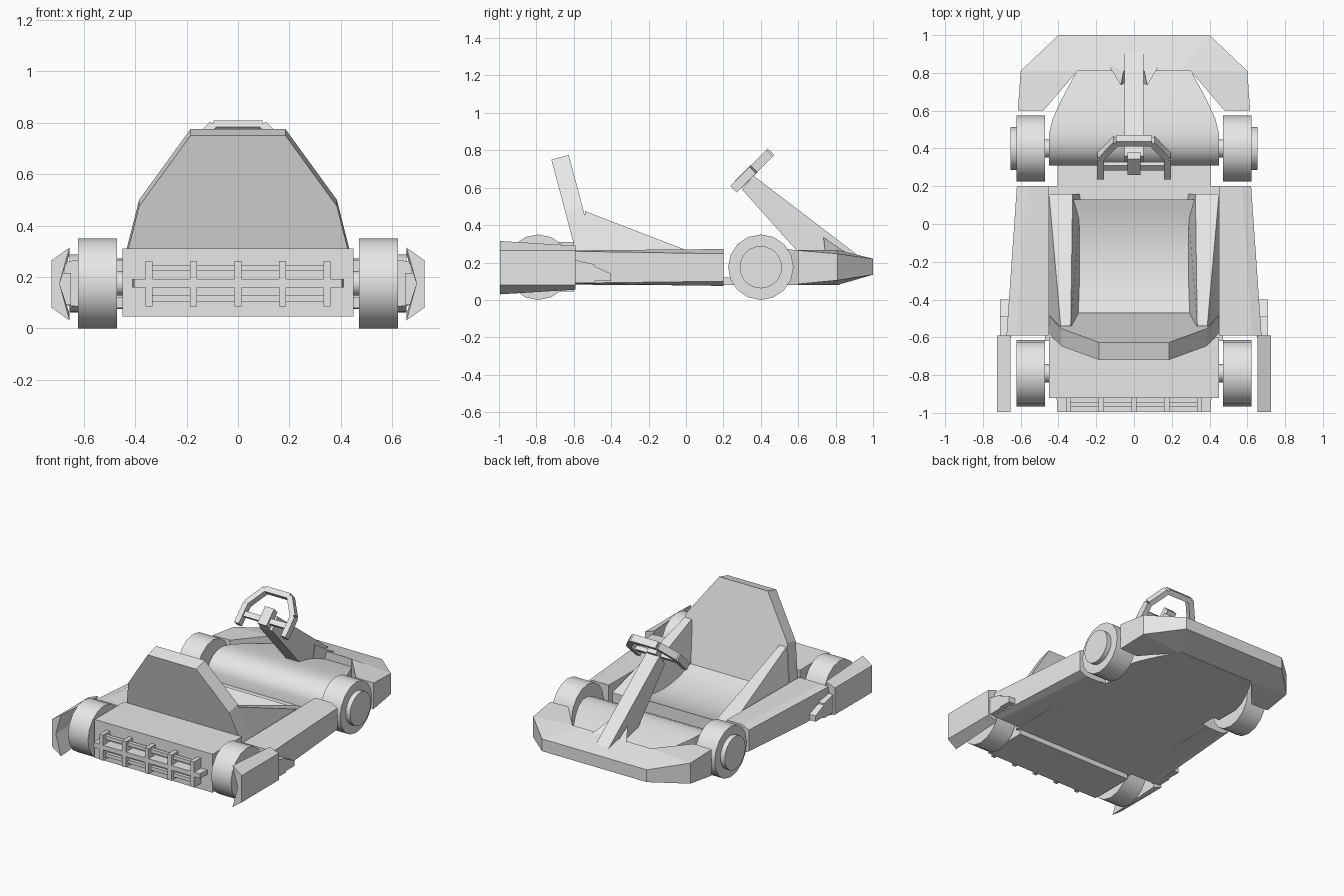
import bpy, bmesh, math
from mathutils import Vector

if "Cube" in bpy.data.objects:
    bpy.data.objects.remove(bpy.data.objects["Cube"])

grey = bpy.data.materials.new("light grey")
grey.diffuse_color = (0.8, 0.8, 0.8, 1)
grey.use_nodes = True
grey.node_tree.nodes["Principled BSDF"].inputs["Base Color"].default_value = grey.diffuse_color


def finish(name, bm, smooth=False):
    bmesh.ops.recalc_face_normals(bm, faces=bm.faces)
    me = bpy.data.meshes.new(name)
    bm.to_mesh(me)
    bm.free()
    ob = bpy.data.objects.new(name, me)
    me.materials.append(grey)
    bpy.context.collection.objects.link(ob)
    if smooth:
        bpy.ops.object.select_all(action='DESELECT')
        bpy.context.view_layer.objects.active = ob
        ob.select_set(True)
        bpy.ops.object.shade_smooth_by_angle(angle=math.radians(32))
    return ob


def loft(name, rings, both=False, smooth=False):
    """Closed skin through rings of equal length; both=True adds the mirrored twin."""
    bm = bmesh.new()
    for s in ((1, -1) if both else (1,)):
        vs = [[bm.verts.new((s * p[0], p[1], p[2])) for p in r] for r in rings]
        n = len(rings[0])
        for a, b in zip(vs, vs[1:]):
            for i in range(n):
                j = (i + 1) % n
                bm.faces.new((a[i], a[j], b[j], b[i]))
        bm.faces.new(vs[0])
        bm.faces.new(vs[-1])
    return finish(name, bm, smooth)


def box(name, x0, x1, y0, y1, z0, z1, both=False):
    return loft(name, [[(x0, y, z0), (x1, y, z0), (x1, y, z1), (x0, y, z1)]
                       for y in (y0, y1)], both)


def side_profile(name, pts, x, smooth=False):
    return loft(name, [[(s * x, y, z) for y, z in pts] for s in (-1, 1)], smooth=smooth)


def disc(name, x0, x1, y, z, r, n=16):
    ring = [(r * math.cos(2 * math.pi * i / n), r * math.sin(2 * math.pi * i / n)) for i in range(n)]
    return loft(name, [[(x, y + a, z + b) for a, b in ring] for x in (x0, x1)], True, True)


# wheels, front hubs and axle stubs
for label, y in (("front", 0.4), ("rear", -0.79)):
    disc(label + "_wheels", 0.47, 0.622, y, 0.175, 0.175)
    disc(label + "_axles", 0.40, 0.48, y, 0.175, 0.048, 12)
disc("front_hubs", 0.61, 0.655, 0.4, 0.175, 0.113, 24)

# floor pan
box("floor_pan", -0.47, 0.47, -0.62, 0.2, 0.08, 0.12)
box("front_floor", -0.405, 0.405, 0.19, 0.33, 0.08, 0.12)

# rounded front deck between the front wheels
deck = [(0.31, 0.18), (0.33, 0.225), (0.37, 0.26), (0.42, 0.28), (0.48, 0.283),
        (0.56, 0.27), (0.66, 0.25), (0.82, 0.21)]


def deck_width(y):
    return 0.45 if y < 0.5 else 0.45 - 0.6 * (y - 0.5) ** 1.2


loft("front_deck", [[(-deck_width(y), y, 0.08), (deck_width(y), y, 0.08),
                     (deck_width(y), y, z), (-deck_width(y), y, z)] for y, z in deck], smooth=True)

# wrap-around nose bumper
nose = []
for xo, yo, xi, yi, lo, hi in ((0.615, 0.6, 0.48, 0.6, 0.085, 0.265),
                               (0.6, 0.81, 0.3, 0.81, 0.105, 0.247),
                               (0.4, 1.0, 0.24, 0.81, 0.135, 0.22)):
    nose.append([(xi, yi, 0.08), (xo, yo, lo), (xo, yo, hi), (xi, yi, 0.268)])
nose += [[(-x, y, z) for x, y, z in r] for r in reversed(nose)]
loft("nose_bumper", nose)

# tapered side pods with chamfered outer edges
pods = []
for y, xo, lo, hi, c in ((0.2, 0.62, 0.075, 0.272, 0.02), (-0.59, 0.675, 0.085, 0.265, 0.0)):
    pods.append([(0.45, y, lo), (xo - 0.05, y, lo), (xo, y, lo + c + 0.005),
                 (xo, y, hi - c - 0.005), (xo - 0.05, y, hi), (0.45, y, hi)])
loft("side_pods", pods, True)

# rear fins with a grooved inner face, and their brackets
fins = []
for y, g in ((-0.995, 0.0), (-0.59, 0.025)):
    fins.append([(0.655, y, 0.03 + g), (0.725, y, 0.08), (0.725, y, 0.265),
                 (0.655, y, 0.315 - g), (0.695, y, 0.175)])
loft("rear_fins", fins, True)
loft("fin_brackets", [[(0.65, y, 0.09), (0.71, y, 0.09), (0.71, y, z), (0.65, y, z)]
                      for y, z in ((-0.60, 0.215), (-0.49, 0.19))], True)
loft("bracket_tips", [[(0.65, y, 0.1), (0.71, y, 0.1), (0.71, y, z), (0.65, y, z)]
                      for y, z in ((-0.49, 0.18), (-0.40, 0.14))], True)

# rear engine box and grille
box("engine_box", -0.45, 0.45, -0.92, -0.60, 0.045, 0.31)
for i in range(5):
    x = (i - 2) * 0.1735
    box("grille_upright", x - 0.014, x + 0.014, -0.995, -0.915, 0.085, 0.262)
for z in (0.235, 0.175, 0.115):
    box("grille_bar", -0.35, 0.35, -0.97, -0.945, z - 0.012, z + 0.012)
loft("grille_centre_bar", [[(-x, y, 0.159), (x, y, 0.159), (x, y, 0.191), (-x, y, 0.191)]
                           for x, y in ((0.405, -0.995), (0.41, -0.915))])

# seat back: a leaning six-sided plate
half = [(0.48, 0.1), (0.385, 0.475), (0.185, 0.75)]
outline = half + [(-x, z) for x, z in reversed(half)]
loft("seat_back", [[(x, -0.547 - 0.266 * (z - 0.1) + dy, z + dz) for x, z in outline]
                   for dy, dz in ((0, 0), (0.093, 0.025))])

# seat side wings, falling away to the front
wings = []
for y, xi, xt, zt in ((-0.54, 0.335, 0.388, 0.475), (0.16, 0.325, 0.45, 0.205)):
    wings.append([(0.28, y, 0.1), (0.48, y, 0.1), (xt, y, zt), (xi, y, zt)])
loft("seat_wings", wings, True)

# seat cushion with a dished top
dish = [(-0.47 + 0.6 * i / 10, 0.15 + 0.055 * ((i - 5) / 5) ** 2) for i in range(11)]
side_profile("seat_cushion", [(-0.47, 0.09)] + dish + [(0.13, 0.09)], 0.326, True)

# steering column and its gussets
side_profile("steering_column", [(0.30, 0.59), (0.36, 0.665), (0.93, 0.23), (0.85, 0.15),
                                 (0.6, 0.255)], 0.05)
bm = bmesh.new()
for s in (1, -1):
    v = [bm.verts.new((s * x, y, z)) for x, y, z in
         ((0.07, 0.735, 0.335), (0.045, 0.75, 0.2), (0.17, 0.9, 0.225), (0.045, 0.86, 0.22))]
    for a, b, c in ((0, 1, 2), (0, 2, 3), (0, 3, 1), (1, 3, 2)):
        bm.faces.new((v[a], v[b], v[c]))
finish("column_gussets", bm)

# steering wheel, laid out on a plane leaning at 45 degrees
UP = Vector((0, 0.7071, 0.7071))
OUT = Vector((0, -0.7071, 0.7071))
HUB = Vector((0, 0.342, 0.68))


def wheel_bar(name, p, q, w=0.018, t=0.024):
    a, b = (HUB + Vector((x, 0, 0)) + UP * u for x, u in (p, q))
    side = (b - a).normalized().cross(OUT) * w
    loft(name, [[c + side * i + OUT * t * j for i, j in ((-1, -1), (1, -1), (1, 1), (-1, 1))]
                for c in (a, b)])


rim = [(-0.178, -0.125), (-0.178, 0.02), (-0.095, 0.14), (0.095, 0.14), (0.178, 0.02), (0.178, -0.125)]
for p, q in zip(rim, rim[1:]):
    wheel_bar("steering_rim", p, q)
wheel_bar("steering_spoke", (-0.178, -0.05), (0.178, -0.05), 0.018, 0.014)
wheel_bar("steering_hub", (0, -0.09), (0, 0.03), 0.035, 0.026)
